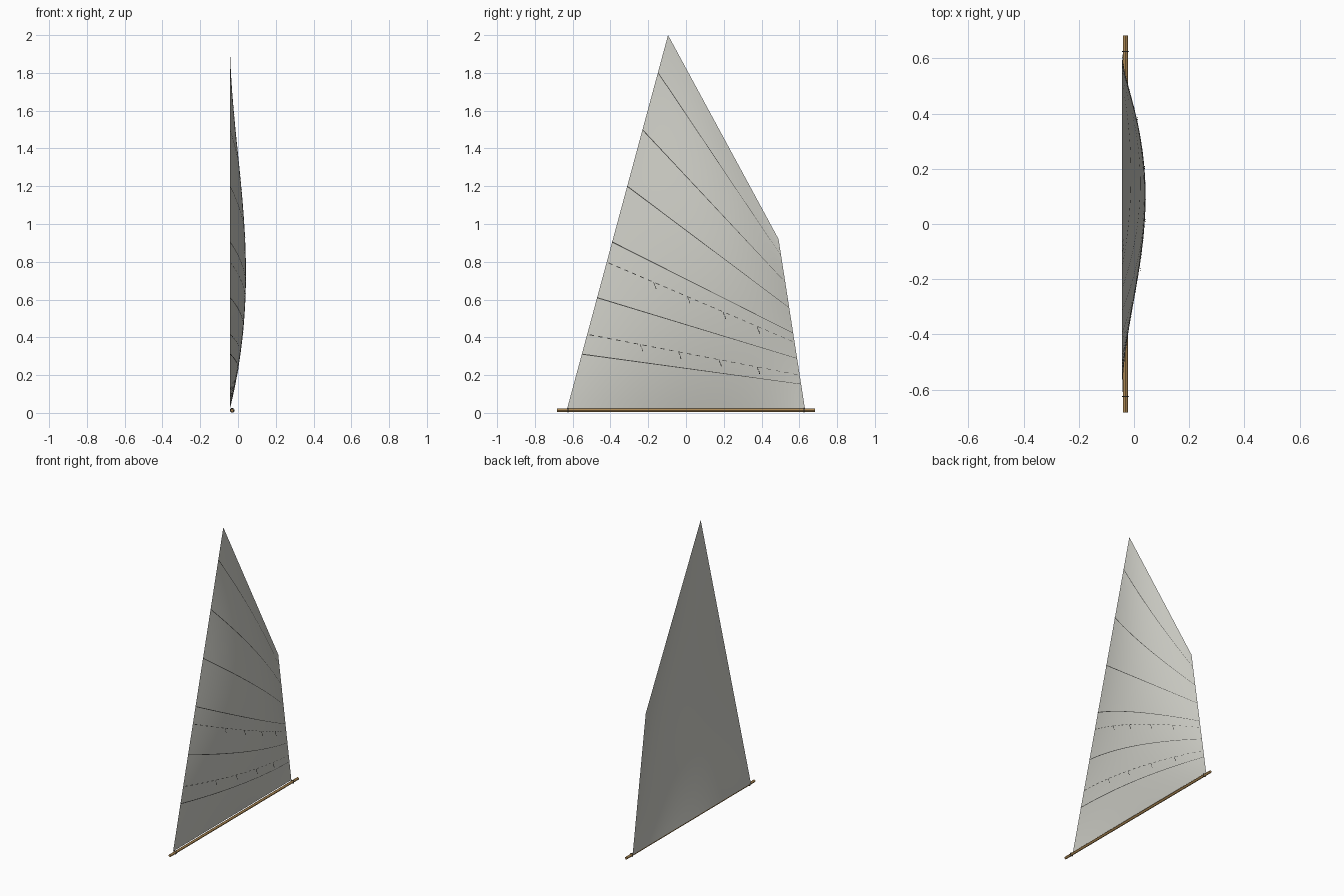
import bpy, bmesh, math
from mathutils import Vector

if "Cube" in bpy.data.objects:
    bpy.data.objects.remove(bpy.data.objects["Cube"])


def material(name, rgb):
    m = bpy.data.materials.new(name)
    m.diffuse_color = (*rgb, 1)
    m.use_nodes = True
    m.node_tree.nodes["Principled BSDF"].inputs["Base Color"].default_value = m.diffuse_color
    return m


CANVAS = material("canvas", (0.62, 0.62, 0.57))
WOOD = material("varnished wood", (0.42, 0.25, 0.09))
THREAD = material("dark thread", (0.06, 0.06, 0.055))

# Sail corners in (y, z)
TACK, CLEW = Vector((-0.63, 0.02)), Vector((0.63, 0.02))
PEAK, THROAT = Vector((-0.095, 2.0)), Vector((0.49, 0.92))


def sail_point(u, v, lift=0.0):
    """Point on the bellied cloth: u runs luff to leech, v foot to head."""
    p = TACK.lerp(PEAK, v).lerp(CLEW.lerp(THROAT, v), u)
    belly = 16 * u * (1 - u) * v * (1 - v)
    return Vector((-0.043 + 0.085 * belly + lift, p.x, p.y))


def finish(name, bm, mat, smooth=True):
    me = bpy.data.meshes.new(name)
    bm.to_mesh(me)
    bm.free()
    me.materials.append(mat)
    for p in me.polygons:
        p.use_smooth = smooth
    ob = bpy.data.objects.new(name, me)
    bpy.context.collection.objects.link(ob)
    return ob


def grid(bm, nu, nv, fn):
    rows = [[bm.verts.new(fn(i / nu, j / nv)) for i in range(nu + 1)] for j in range(nv + 1)]
    for a, b in zip(rows, rows[1:]):
        for i in range(nu):
            bm.faces.new((a[i], a[i + 1], b[i + 1], b[i]))


# Sail cloth
bm = bmesh.new()
grid(bm, 32, 40, sail_point)
finish("sail", bm, CANVAS)

# Panel seams and reef bands, laid on the bellied side
bm = bmesh.new()
reefs = (0.2, 0.393)
for v in [0.147, 0.298, 0.447, 0.596, 0.747, 0.9]:
    grid(bm, 32, 1, lambda u, t: sail_point(u, v + (t - 0.5) * 0.0025, 0.0015))
for v in reefs:
    for k in range(24):
        u0 = (k + 0.25) / 24
        grid(bm, 1, 1, lambda u, t: sail_point(u0 + u / 48, v + (t - 0.5) * 0.0025, 0.0015))
finish("seams", bm, THREAD)

# Reef points: short cords hanging from the reef bands
bm = bmesh.new()
for v in reefs:
    for u in (0.25, 0.43, 0.62, 0.8):
        top = sail_point(u, v, 0.002)
        for dy, dz in ((0, 0), (0.008, -0.02)):
            a = top + Vector((0.002, dy, dz))
            b = a + Vector((0.002, 0.005, -0.017))
            w = Vector((0, 0.002, 0))
            bm.faces.new([bm.verts.new(p) for p in (a - w, b - w, b + w, a + w)])
finish("reef_points", bm, THREAD, False)

# Boom
bpy.ops.mesh.primitive_cylinder_add(vertices=12, radius=0.0085, depth=1.365,
                                    location=(-0.031, 0, 0.0135), rotation=(math.pi / 2, 0, 0))
boom = bpy.context.object
boom.name = "boom"
boom.data.materials.append(WOOD)
bpy.ops.object.shade_smooth_by_angle()

# Lashings at the two foot corners
for name, y in (("tack_lashing", -0.625), ("clew_lashing", 0.625)):
    bpy.ops.mesh.primitive_torus_add(major_segments=16, minor_segments=6, major_radius=0.0105,
                                     minor_radius=0.002, location=(-0.031, y, 0.0135),
                                     rotation=(math.pi / 2, 0, 0))
    ring = bpy.context.object
    ring.name = name
    ring.data.materials.append(THREAD)
    bpy.ops.object.shade_smooth_by_angle()
